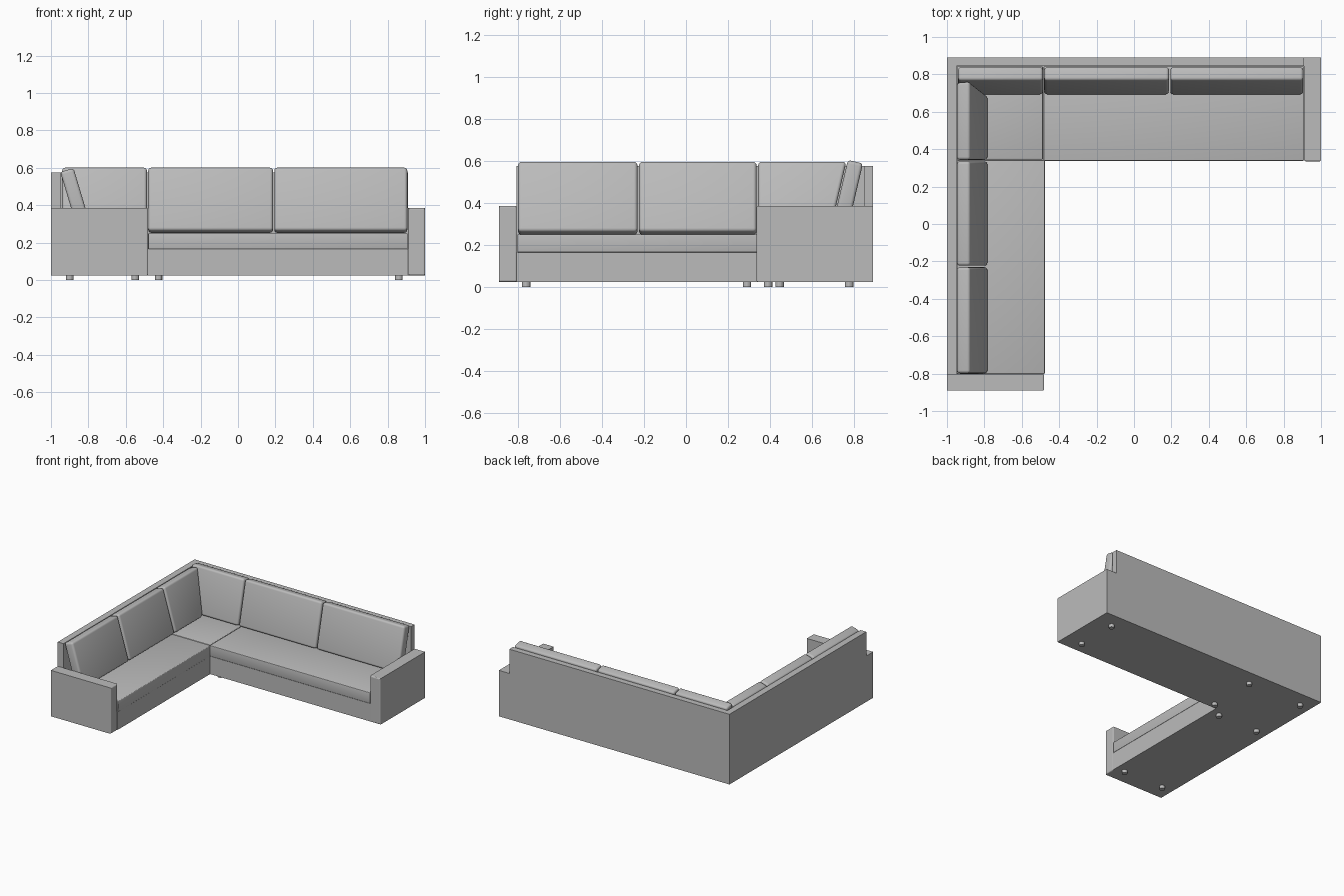
import bpy, bmesh, math

cube = bpy.data.objects.get("Cube")
if cube:
    bpy.data.objects.remove(cube, do_unlink=True)

# One upholstery colour throughout
fabric = bpy.data.materials.new("grey_fabric")
fabric.use_nodes = True
GREY = (0.5, 0.5, 0.5, 1)
fabric.diffuse_color = GREY
fabric.node_tree.nodes["Principled BSDF"].inputs["Base Color"].default_value = GREY

FLOOR, SEAT_LOW, SEAT_TOP, ARM_TOP, BACK_TOP = 0.025, 0.165, 0.25, 0.385, 0.575


def finish(name, bm, bevel=0, segments=3):
    bmesh.ops.recalc_face_normals(bm, faces=bm.faces)
    mesh = bpy.data.meshes.new(name)
    bm.to_mesh(mesh)
    bm.free()
    mesh.materials.append(fabric)
    obj = bpy.data.objects.new(name, mesh)
    bpy.context.collection.objects.link(obj)
    if bevel:
        mod = obj.modifiers.new("soft_edges", "BEVEL")
        mod.width, mod.segments = bevel, segments
        bpy.ops.object.select_all(action="DESELECT")
        obj.select_set(True)
        bpy.context.view_layer.objects.active = obj
        bpy.ops.object.modifier_apply(modifier=mod.name)
        bpy.ops.object.shade_smooth_by_angle(angle=math.radians(40))
    return obj


def slab(name, outline, low, high, bevel=0, round_end=None):
    """Extrude a floor outline; round_end gives a test for vertices of a rounded end."""
    bm = bmesh.new()
    face = bm.faces.new([bm.verts.new((x, y, low)) for x, y in outline])
    top = bmesh.ops.extrude_face_region(bm, geom=[face])["geom"]
    for v in top:
        if isinstance(v, bmesh.types.BMVert):
            v.co.z = high
    if round_end:
        edges = [e for e in bm.edges if all(round_end(v.co) for v in e.verts)]
        bmesh.ops.bevel(bm, geom=edges, offset=0.008, segments=3,
                        profile=0.5, affect="EDGES")
    return finish(name, bm, bevel)


def rect(x0, x1, y0, y1):
    return [(x0, y0), (x1, y0), (x1, y1), (x0, y1)]


def ell(left, right, back, front, inner_x, inner_y):
    return [(left, front), (inner_x, front), (inner_x, inner_y),
            (right, inner_y), (right, back), (left, back)]


# Frame: plinth, tall back and the two arms
slab("plinth", ell(-0.95, 0.91, 0.845, -0.805, -0.48, 0.34), FLOOR, SEAT_LOW)
slab("back_frame", ell(-1, 0.91, 0.89, -0.805, -0.95, 0.845), FLOOR, BACK_TOP)
slab("left_arm", rect(0.91, 1, 0.335, 0.89), FLOOR, ARM_TOP,
     round_end=lambda co: co.y < 0.4)
slab("front_arm", rect(-1, -0.48, -0.89, -0.805), FLOOR, ARM_TOP,
     round_end=lambda co: co.x > -0.6)

# Seat pads
slab("corner_seat", rect(-0.947, -0.487, 0.345, 0.842), SEAT_LOW, SEAT_TOP, 0.005)
slab("long_seat", rect(-0.483, 0.907, 0.338, 0.842), SEAT_LOW, SEAT_TOP, 0.005)
slab("side_seat", rect(-0.947, -0.477, -0.802, 0.341), SEAT_LOW, SEAT_TOP, 0.005)

# Reclined back cushions
BOTTOM, HEIGHT, THICK = 0.266, 0.347, 0.074


def cushion(name, lo, hi, front, tilt, side=False, mitre=0):
    """Box leaning backwards; mitre slants its far end to follow a neighbour."""
    bm = bmesh.new()
    bmesh.ops.create_cube(bm, size=1)
    for v in bm.verts:
        along, deep, up = v.co.x + 0.5, (v.co.y + 0.5) * THICK, (v.co.z + 0.5) * HEIGHT
        depth = front + deep * math.cos(tilt) + up * math.sin(tilt)
        z = BOTTOM - deep * math.sin(tilt) + up * math.cos(tilt)
        run = lo + (hi - lo) * along + along * mitre * (z - BOTTOM)
        v.co = (-depth, run, z) if side else (run, depth, z)
    return finish(name, bm, 0.016, 4)


BACK_TILT, SIDE_TILT = 0.23, 0.29
for name, lo, hi in (("back_corner_cushion", -0.94, -0.487),
                     ("back_middle_cushion", -0.48, 0.187),
                     ("back_end_cushion", 0.194, 0.905)):
    cushion(name, lo, hi, 0.69, BACK_TILT)
for name, lo, hi, mitre in (("side_corner_cushion", 0.343, 0.685, math.tan(BACK_TILT)),
                            ("side_middle_cushion", -0.223, 0.335, 0),
                            ("side_end_cushion", -0.798, -0.231, 0)):
    cushion(name, lo, hi, 0.78, SIDE_TILT, True, mitre)

# Short round feet
feet = [(x, y) for x in (-0.9, -0.55) for y in (-0.76, 0.29)]
feet += [(x, 0.775) for x in (-0.9, -0.425, 0.86)]
feet += [(-0.425, 0.39), (0.86, 0.445)]
for i, (x, y) in enumerate(feet):
    bm = bmesh.new()
    bmesh.ops.create_cone(bm, cap_ends=True, segments=16, radius1=0.02,
                          radius2=0.02, depth=0.03)
    bmesh.ops.translate(bm, verts=bm.verts, vec=(x, y, 0.015))
    finish(f"foot_{i + 1}", bm)
